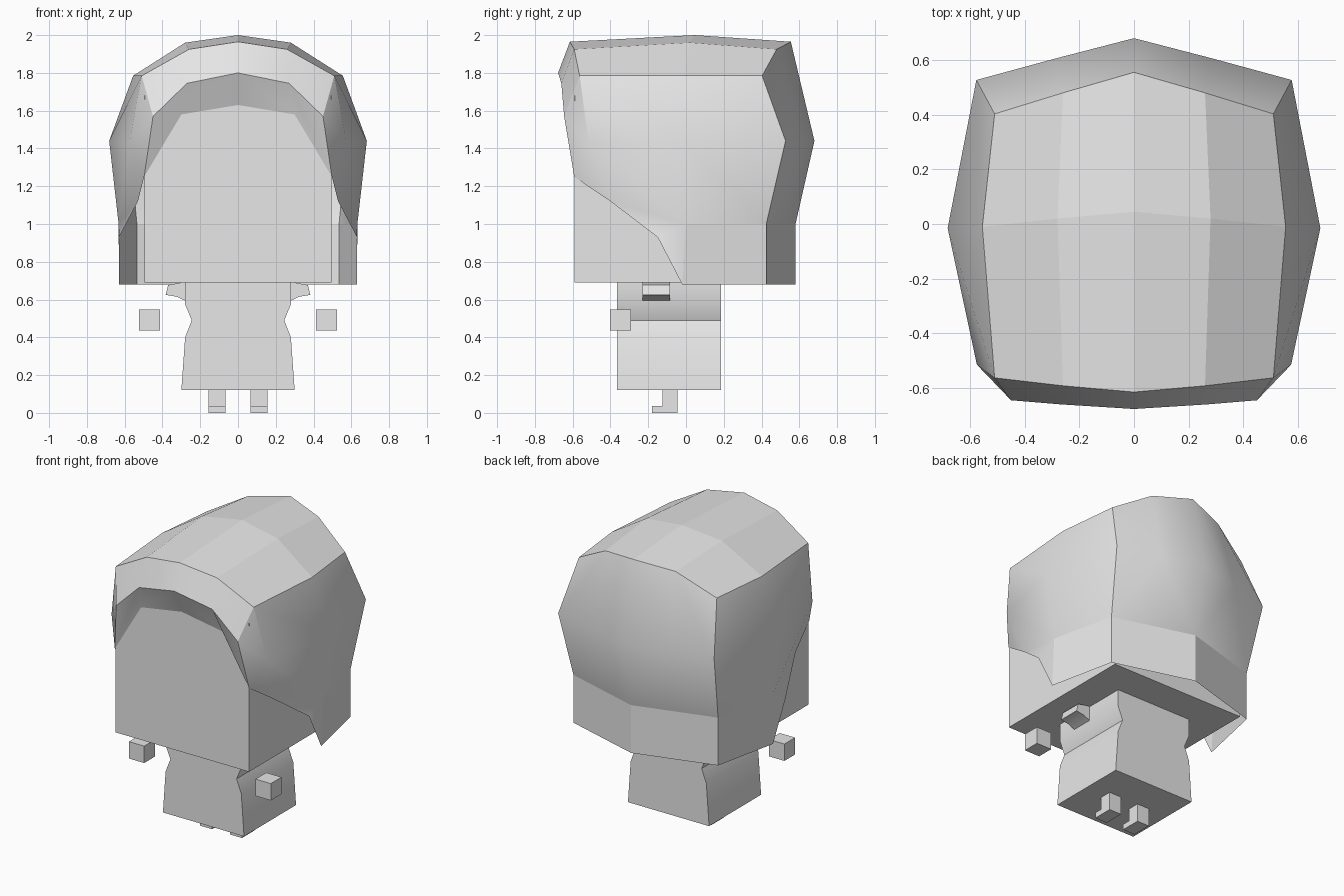
import bpy, bmesh, math

if "Cube" in bpy.data.objects:
    bpy.data.objects.remove(bpy.data.objects["Cube"])

grey = bpy.data.materials.new("plain_grey")
grey.diffuse_color = (0.8, 0.8, 0.8, 1)
grey.use_nodes = True
grey.node_tree.nodes["Principled BSDF"].inputs["Base Color"].default_value = grey.diffuse_color


def finish(name, bm, mirror=False, smooth=None):
    me = bpy.data.meshes.new(name)
    bm.to_mesh(me)
    bm.free()
    me.materials.append(grey)
    ob = bpy.data.objects.new(name, me)
    bpy.context.collection.objects.link(ob)
    if smooth:
        bpy.ops.object.select_all(action='DESELECT')
        ob.select_set(True)
        bpy.context.view_layer.objects.active = ob
        bpy.ops.object.shade_smooth_by_angle(angle=math.radians(smooth))
    if mirror:
        mod = ob.modifiers.new("mirror", 'MIRROR')
        mod.use_clip = True
        mod.merge_threshold = 0.001
    return ob


def box(name, x, y, z, mirror=False):
    bm = bmesh.new()
    bmesh.ops.create_cube(bm, size=1)
    for v in bm.verts:
        v.co = [lo + (c + 0.5) * (hi - lo) for c, (lo, hi) in zip(v.co, (x, y, z))]
    return finish(name, bm, mirror)


def prism(name, points, axis, lo, hi, mirror=False, smooth=None):
    """Extrude a 2D profile along x or y."""
    bm = bmesh.new()
    place = (lambda p, t: (t, p[0], p[1])) if axis == 'x' else (lambda p, t: (p[0], t, p[1]))
    a = [bm.verts.new(place(p, lo)) for p in points]
    b = [bm.verts.new(place(p, hi)) for p in points]
    bm.faces.new(a)
    bm.faces.new(b[::-1])
    for i in range(len(points)):
        j = (i + 1) % len(points)
        bm.faces.new((a[j], a[i], b[i], b[j]))
    bmesh.ops.recalc_face_normals(bm, faces=bm.faces)
    return finish(name, bm, mirror, smooth)


# Head block
box("head", (-0.495, 0.495), (-0.59, 0.41), (0.69, 1.68))

# Torso with a pinched waist
half = [(0.30, 0.12), (0.28, 0.40), (0.245, 0.49), (0.28, 0.575), (0.28, 0.692)]
prism("torso", half + [(-x, z) for x, z in reversed(half)], 'y', -0.365, 0.185, smooth=35)

# Shoulder stubs, floating hands and L-shaped feet
prism("shoulder", [(0.27, 0.692), (0.29, 0.692), (0.37, 0.677), (0.383, 0.625),
                   (0.325, 0.615), (0.27, 0.59)], 'y', -0.23, -0.085, True, 35)
box("hand", (0.412, 0.525), (-0.403, -0.29), (0.435, 0.548), True)
prism("foot", [(-0.18, 0), (-0.045, 0), (-0.045, 0.12), (-0.125, 0.12),
               (-0.125, 0.037), (-0.18, 0.037)], 'x', 0.065, 0.155, True)

# Hair shell, right half: T top grid, B and C fringe, M widest ring, L and H hem
P = {
    "T00": (0, -.615, 1.965), "T01": (0, .045, 2.0), "T02": (0, .555, 1.965),
    "T10": (.26, -.592, 1.925), "T11": (.28, .02, 1.96), "T12": (.26, .48, 1.925),
    "T20": (.51, -.563, 1.785), "T21": (.555, -.01, 1.785), "T22": (.51, .403, 1.785),
    "B0": (0, -.677, 1.80), "B1": (.27, -.66, 1.745), "B2": (.45, -.645, 1.57),
    "C0": (0, -.595, 1.63), "C1": (.30, -.595, 1.58), "C2": (.497, -.592, 1.25),
    "M0": (.575, -.515, 1.43), "M1": (.682, -.015, 1.44), "M2": (.577, .527, 1.44),
    "N0": (0, .68, 1.44), "N1": (.29, .605, 1.44),
    "H1": (.53, -.40, 1.12), "H2": (.63, -.15, .93), "H3": (.63, -.02, .68),
    "L0": (0, .58, 1.0), "L1": (.632, 0, 1.0), "L2": (.535, .425, 1.0),
    "K0": (0, .58, .68), "K2": (.535, .425, .68),
}
TOP = ["T00 T10 T11 T01", "T10 T20 T21 T11", "T01 T11 T12 T02", "T11 T21 T22 T12"]
FRINGE = ["T00 B0 B1 T10", "T10 B1 B2 T20", "B0 C0 C1 B1", "B1 C1 C2 B2",
          "T20 B2 M0", "M0 B2 C2"]
SIDE = ["T20 M0 M1 T21", "T21 M1 M2 T22", "M0 C2 H1", "M0 H1 L1 M1",
        "H1 H2 L1", "M1 L1 L2 M2", "H2 H3 L1", "L1 H3 K2 L2"]
BACK = ["T02 T12 N1 N0", "T12 T22 M2 N1", "N0 N1 L0", "N1 M2 L2 L0", "L0 L2 K2 K0"]

bm = bmesh.new()
verts = {k: bm.verts.new(co) for k, co in P.items()}
for face in TOP + FRINGE + SIDE + BACK:
    bm.faces.new([verts[k] for k in face.split()])
bmesh.ops.recalc_face_normals(bm, faces=bm.faces)
bm.faces.ensure_lookup_table()
if bm.faces[0].normal.z < 0:
    bmesh.ops.reverse_faces(bm, faces=bm.faces)
hair = finish("hair", bm, True, 32)
# Crown and lower back stay faceted
for poly in hair.data.polygons:
    if poly.center.z > 1.82 and poly.normal.z > 0.6 or poly.center.z < 0.87:
        poly.use_smooth = False
